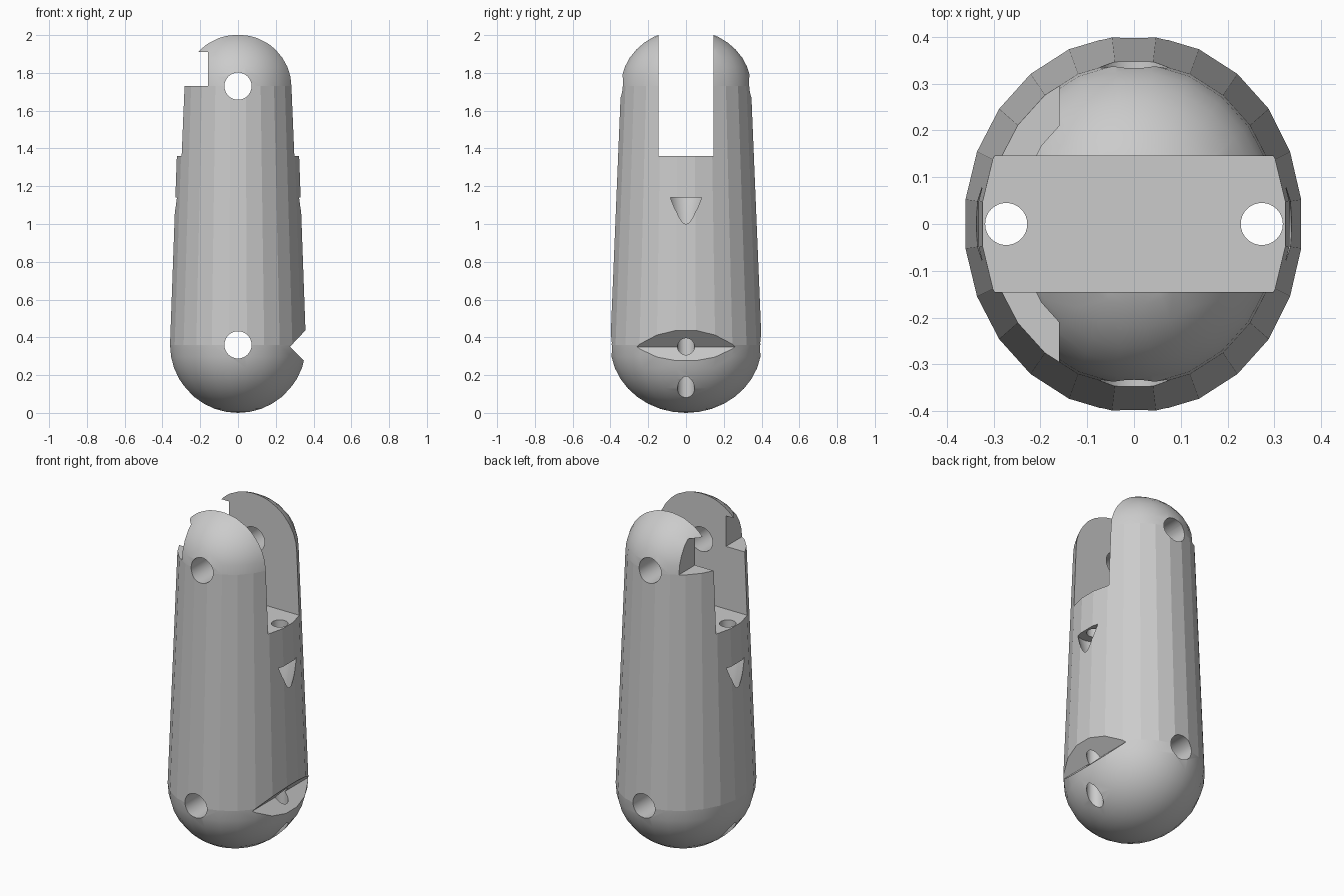
import bpy, bmesh, math
from mathutils import Matrix

cube = bpy.data.objects.get("Cube")
if cube:
    bpy.data.objects.remove(cube, do_unlink=True)

SIDES = 24
LOW, HIGH = 0.36, 1.73          # heights of the two pin joints
TENDON_X = 0.273

grey = bpy.data.materials.new("plain grey")
grey.use_nodes = True
colour = (0.6, 0.6, 0.6, 1)
grey.diffuse_color = colour
grey.node_tree.nodes["Principled BSDF"].inputs["Base Color"].default_value = colour


def finish(name, bm):
    bmesh.ops.recalc_face_normals(bm, faces=bm.faces)
    mesh = bpy.data.meshes.new(name)
    bm.to_mesh(mesh)
    bm.free()
    mesh.materials.append(grey)
    obj = bpy.data.objects.new(name, mesh)
    bpy.context.collection.objects.link(obj)
    return obj


def box(name, lo, hi):
    bm = bmesh.new()
    size = [b - a for a, b in zip(lo, hi)]
    mid = [(a + b) / 2 for a, b in zip(lo, hi)]
    bmesh.ops.create_cube(bm, size=1, matrix=Matrix.Translation(mid) @ Matrix.Diagonal((*size, 1)))
    return finish(name, bm)


def cone(name, r1, r2, depth, centre, turn=0):
    bm = bmesh.new()
    bmesh.ops.create_cone(bm, cap_ends=True, segments=32, radius1=r1, radius2=r2, depth=depth,
                          matrix=Matrix.Translation(centre) @ Matrix.Rotation(turn, 4, 'X'))
    return finish(name, bm)


def prism(name, outline, half_width):
    bm = bmesh.new()
    face = bm.faces.new([bm.verts.new((x, -half_width, z)) for x, z in outline])
    made = bmesh.ops.extrude_face_region(bm, geom=[face])["geom"]
    bmesh.ops.translate(bm, vec=(0, 2 * half_width, 0),
                        verts=[v for v in made if isinstance(v, bmesh.types.BMVert)])
    return finish(name, bm)


# Tapered oval body with a domed end at top and bottom
bm = bmesh.new()
rings = []
steps = [math.radians(a) for a in range(0, 90, 10)]
profile = [(0.363 * math.cos(a), 0.404 * math.cos(a), LOW - 0.36 * math.sin(a)) for a in reversed(steps)]
profile += [(0.313 * math.cos(a), 0.347 * math.cos(a), HIGH + 0.3 * math.sin(a)) for a in steps]
for rx, ry, z in profile:
    angles = [math.tau * (i + 0.5) / SIDES for i in range(SIDES)]
    rings.append([bm.verts.new((rx * math.cos(t), ry * math.sin(t), z)) for t in angles])
for a, b in zip(rings, rings[1:]):
    for i in range(SIDES):
        j = (i + 1) % SIDES
        bm.faces.new((a[i], a[j], b[j], b[i]))
for ring, z in ((rings[0], 0), (rings[-1], HIGH + 0.3)):
    pole = bm.verts.new((0, 0, z))
    for i in range(SIDES):
        bm.faces.new((ring[i], ring[(i + 1) % SIDES], pole))
body = finish("finger_segment", bm)

# Cutters: hinge slot, side stop notch, bending groove and pin holes
cutters = [
    box("hinge_slot", (-1, -0.145, 1.36), (1, 0.145, 2.5)),
    box("stop_notch", (-1, -1, HIGH), (-0.16, 1, 1.91)),
    prism("bending_groove", [(0.275, 0.35), (0.475, 0.562), (0.475, 0.15)], 0.6),
]
for name, z in (("lower_pin_hole", LOW), ("upper_pin_hole", HIGH)):
    cutters.append(cone(name, 0.072, 0.072, 2, (0, 0, z), math.pi / 2))

# Cord holes with conical pockets that break through both sides
for side, x in (("left", TENDON_X), ("right", -TENDON_X)):
    cutters.append(cone(side + "_cord_hole", 0.045, 0.045, 2, (x, 0, 0.6)))
    cutters.append(cone(side + "_cord_pocket", 0.045, 0.097, 0.22, (x, 0, 1.03)))

bpy.ops.object.select_all(action='DESELECT')
bpy.context.view_layer.objects.active = body
body.select_set(True)
for cutter in cutters:
    cutter.hide_render = True
    mod = body.modifiers.new(cutter.name, 'BOOLEAN')
    mod.operation = 'DIFFERENCE'
    mod.solver = 'EXACT'
    mod.object = cutter
    bpy.ops.object.modifier_apply(modifier=mod.name)
    bpy.data.objects.remove(cutter, do_unlink=True)

# Smooth domes and holes, flat facets on the tapered wall
bpy.ops.object.shade_smooth_by_angle(angle=math.radians(30))
for face in body.data.polygons:
    if abs(face.normal.z) < 0.06 and face.area > 0.03:
        face.use_smooth = False
